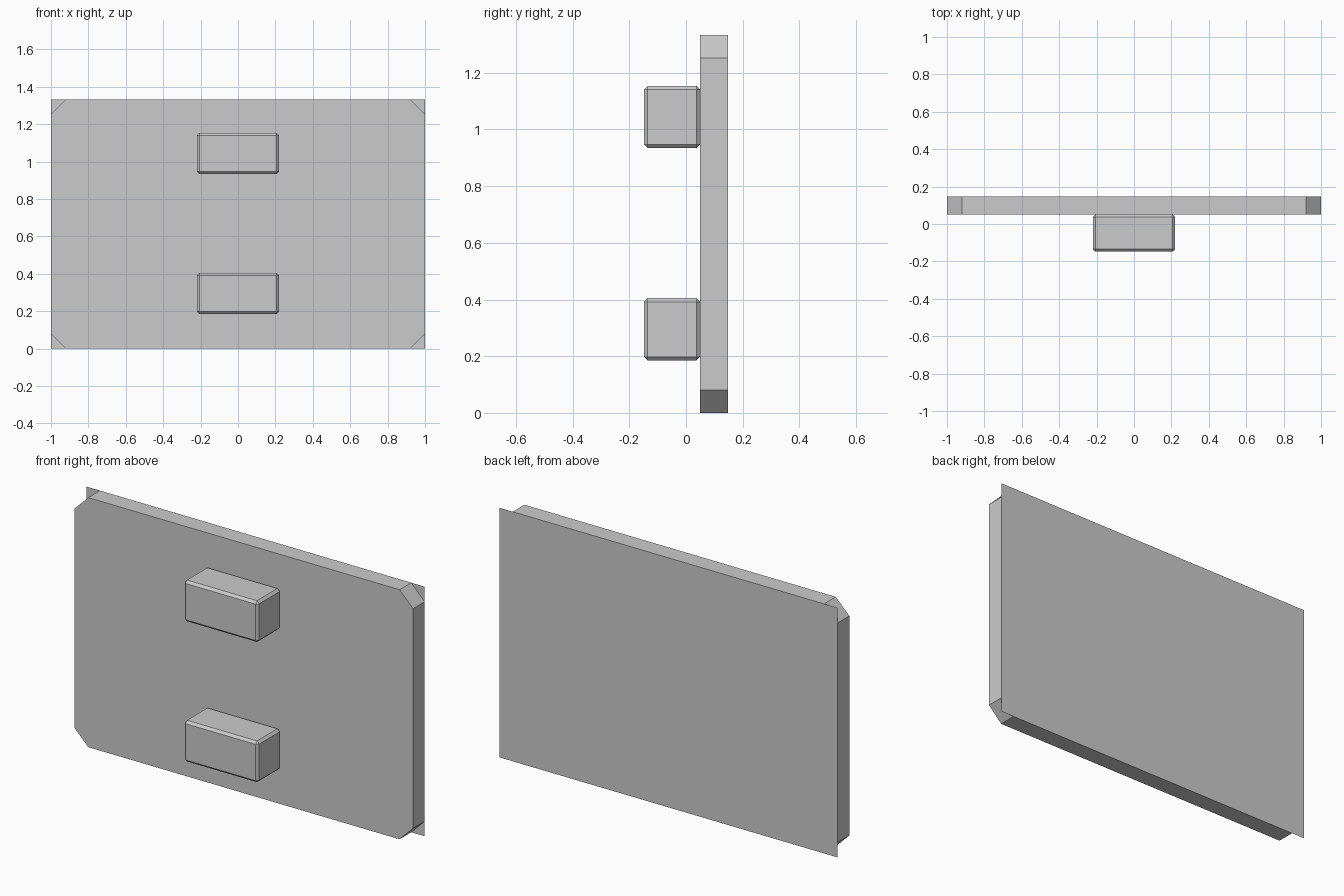
import bpy
import bmesh

if "Cube" in bpy.data.objects:
    bpy.data.objects.remove(bpy.data.objects["Cube"])

HALF_W, HEIGHT, CORNER = 1.0, 1.333, 0.08
FRONT_Y, BACK_Y = 0.05, 0.148

grey = bpy.data.materials.new("light_grey")
grey.use_nodes = True
colour = (0.6, 0.6, 0.6, 1.0)
grey.diffuse_color = colour
grey.node_tree.nodes["Principled BSDF"].inputs["Base Color"].default_value = colour


def finish(name, bm):
    mesh = bpy.data.meshes.new(name)
    bm.to_mesh(mesh)
    bm.free()
    mesh.materials.append(grey)
    obj = bpy.data.objects.new(name, mesh)
    bpy.context.collection.objects.link(obj)
    return obj


# Panel body: rectangle with cut corners, open at the back where the sheet closes it
w, h, c = HALF_W, HEIGHT, CORNER
outline = [(-w + c, 0), (w - c, 0), (w, c), (w, h - c),
           (w - c, h), (-w + c, h), (-w, h - c), (-w, c)]
bm = bmesh.new()
front = [bm.verts.new((x, FRONT_Y, z)) for x, z in outline]
back = [bm.verts.new((x, BACK_Y, z)) for x, z in outline]
bm.faces.new(front)
for i in range(len(outline)):
    j = (i + 1) % len(outline)
    bm.faces.new((front[j], front[i], back[i], back[j]))
finish("panel_body", bm)

# Back sheet: full rectangle with square corners
bm = bmesh.new()
corners = [(-w, 0), (-w, h), (w, h), (w, 0)]
bm.faces.new([bm.verts.new((x, BACK_Y, z)) for x, z in corners])
finish("back_sheet", bm)


# Mounting blocks: boxes with narrow bevelled edges
def block(name, z):
    bm = bmesh.new()
    bmesh.ops.create_cube(bm, size=1.0)
    bmesh.ops.scale(bm, vec=(0.44, 0.198, 0.22), verts=bm.verts)
    bmesh.ops.translate(bm, vec=(0, -0.049, z), verts=bm.verts)
    obj = finish(name, bm)
    bevel = obj.modifiers.new("edge_bevel", 'BEVEL')
    bevel.width = 0.013
    bevel.segments = 1


block("upper_block", 1.044)
block("lower_block", 0.295)
